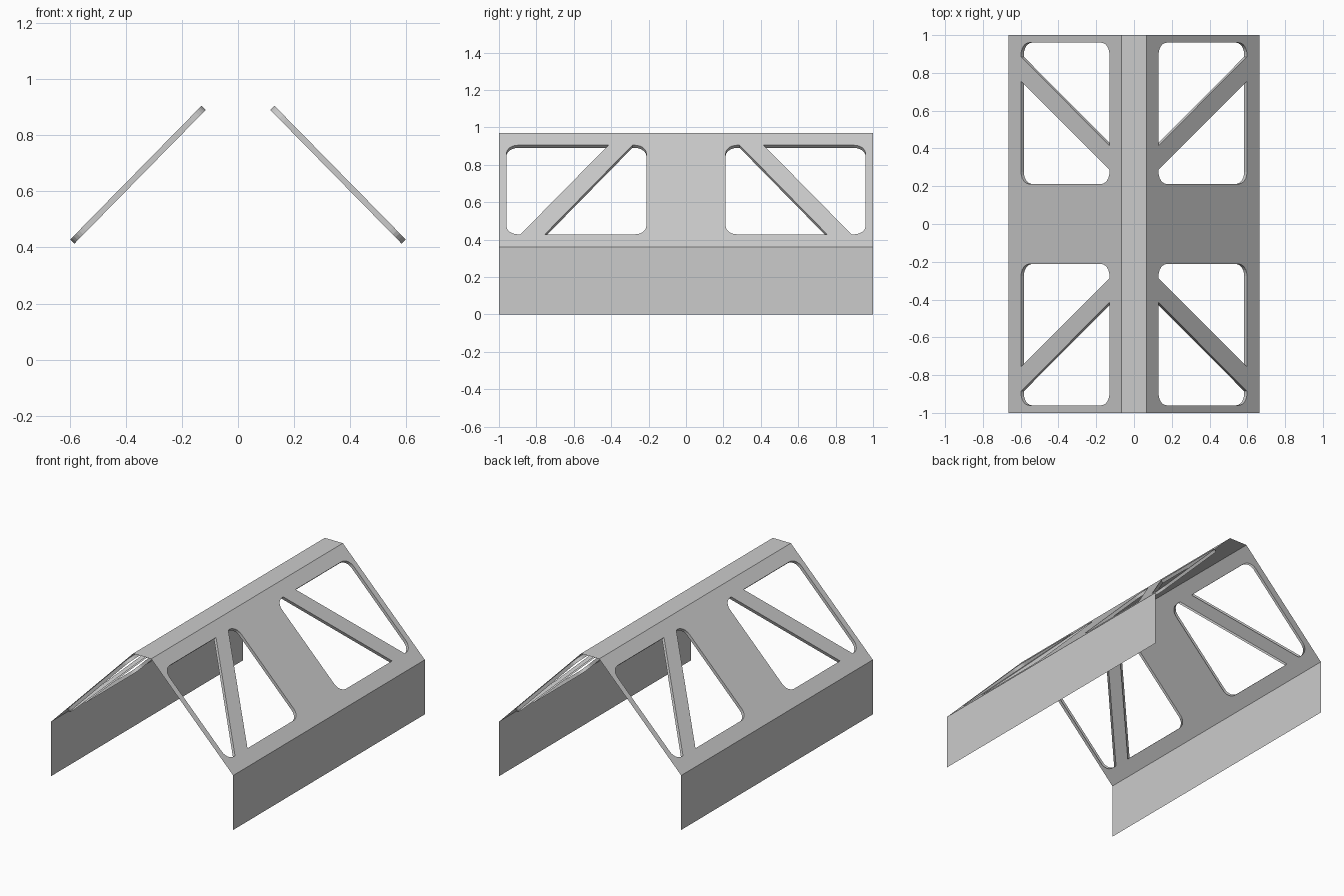
import bpy, bmesh, math
from mathutils import Vector

if "Cube" in bpy.data.objects:
    bpy.data.objects.remove(bpy.data.objects["Cube"])

W, T = 0.665, 0.066        # half width at eaves, half width of ridge strip
ZE, ZT = 0.36, 0.97        # eave and ridge heights
RIM, R = 0.021, 0.062      # window rim depth, corner radius
K = math.hypot(W - T, ZT - ZE) / (W - T)   # slope length per unit of x
INWARD = Vector((-(ZT - ZE), 0, -(W - T))).normalized() * RIM


def on_slope(x, y):
    return Vector((x, y, ZT - (x - T) * (ZT - ZE) / (W - T)))


def corner(x, y, a0, a1):
    # rounded corner with its sharp point at (x, y)
    mid = math.radians((a0 + a1) / 2)
    cx = x - math.copysign(R / K, math.cos(mid))
    cy = y - math.copysign(R, math.sin(mid))
    pts = []
    for i in range(7):
        a = math.radians(a0 + (a1 - a0) * i / 6)
        pts.append((cx + R / K * math.cos(a), cy + R * math.sin(a)))
    return pts


def make_object(name, bm, mirror=False):
    me = bpy.data.meshes.new(name)
    bm.to_mesh(me)
    bm.free()
    ob = bpy.data.objects.new(name, me)
    bpy.context.collection.objects.link(ob)
    if mirror:
        ob.modifiers.new("Mirror", 'MIRROR').use_axis[0] = True
    return ob


def panel(name, pts, mirror=False):
    bm = bmesh.new()
    bm.faces.new([bm.verts.new(p) for p in pts])
    make_object(name, bm, mirror)


# Ridge strip and side walls
panel("ridge_strip", [(-T, -1, ZT), (T, -1, ZT), (T, 1, ZT), (-T, 1, ZT)])
panel("side_wall", [(W, -1, 0), (W, 1, 0), (W, 1, ZE), (W, -1, ZE)], True)

# Window outlines on either side of the diagonal strut
X0, X1, Y0, Y1 = 0.13, 0.598, 0.212, 0.96
upper = [(X0, 0.415), (X1, 0.885)] + corner(X1, Y1, 0, 90) + corner(X0, Y1, 90, 180)
lower = [(X1, 0.755), (X0, 0.287)] + corner(X0, Y0, 180, 270) + corner(X1, Y0, 270, 360)

# Sloping roof sheet with windows and inward rims
bm = bmesh.new()


def loop(pts):
    vs = [bm.verts.new(on_slope(*p)) for p in pts]
    return [bm.edges.new((vs[i], vs[(i + 1) % len(vs)])) for i in range(len(vs))]


outline = loop([(T, -1), (W, -1), (W, 1), (T, 1)])
holes = []
for side in (1, -1):
    for shape in (upper, lower):
        holes += loop([(x, y * side) for x, y in shape])
bmesh.ops.triangle_fill(bm, edges=outline + holes, use_beauty=True, normal=-INWARD)
bmesh.ops.dissolve_limit(bm, angle_limit=0.001, verts=[], edges=bm.edges[:])
rim_edges = [e for e in bm.edges if e.is_boundary
             and all(T + 0.01 < v.co.x < W - 0.01 for v in e.verts)]
ext = bmesh.ops.extrude_edge_only(bm, edges=rim_edges)
bmesh.ops.translate(bm, vec=INWARD,
                    verts=[g for g in ext["geom"] if isinstance(g, bmesh.types.BMVert)])
bmesh.ops.recalc_face_normals(bm, faces=bm.faces[:])
if max(bm.faces, key=lambda f: f.calc_area()).normal.z < 0:
    bmesh.ops.reverse_faces(bm, faces=bm.faces[:])
make_object("roof_slope", bm, True)
